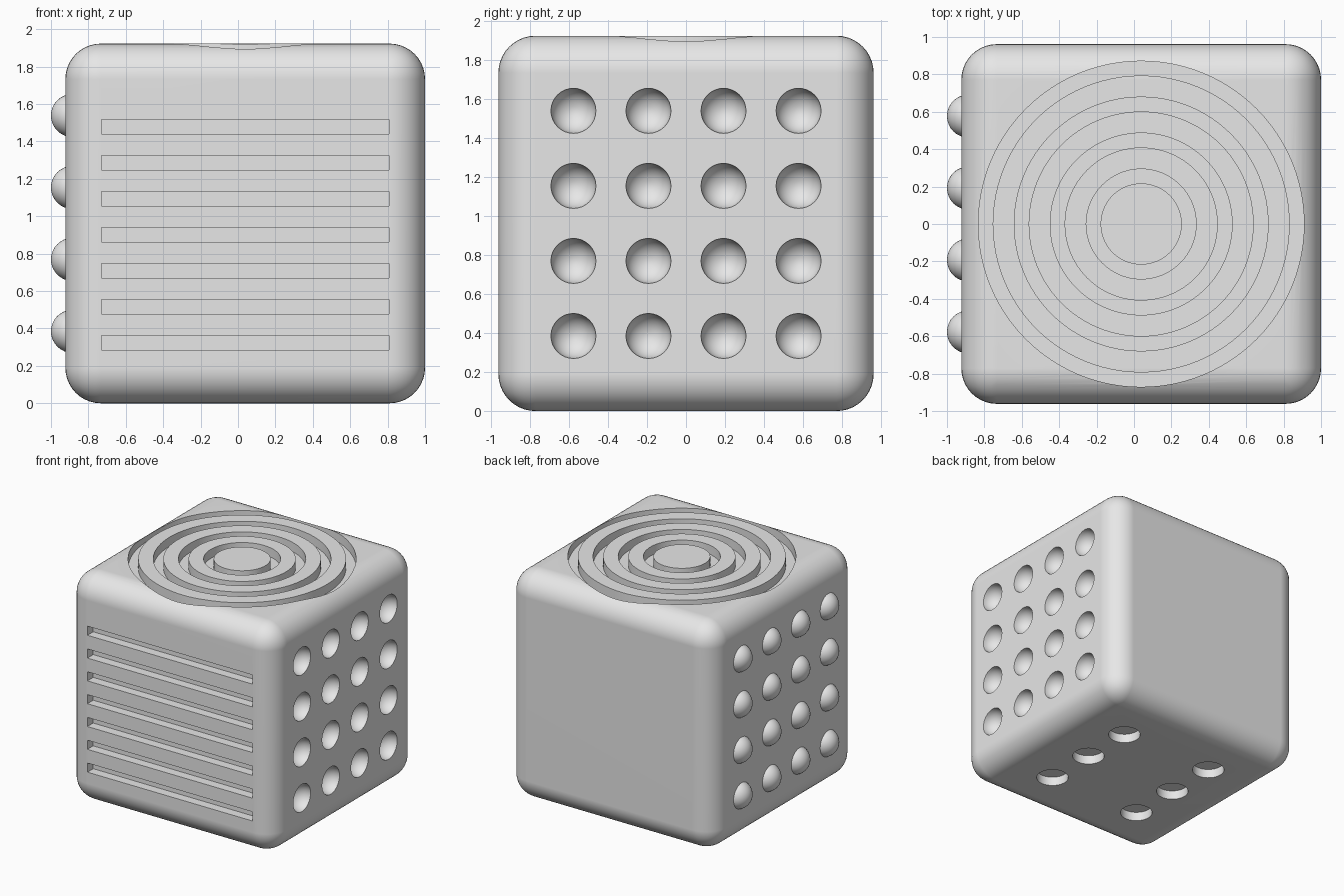
import bpy, bmesh
from math import pi
from mathutils import Matrix, Vector

if "Cube" in bpy.data.objects:
    bpy.data.objects.remove(bpy.data.objects["Cube"], do_unlink=True)

U = 1 / 13                      # design module
SIDE = 25 * U                   # edge length of the block
CX = U / 2                      # block is shifted to make room for the bumps
MID = SIDE / 2
GRID = [(i - 1.5) * 5 * U for i in range(4)]

grey = bpy.data.materials.new("plain grey")
grey.use_nodes = True
grey.diffuse_color = (0.8, 0.8, 0.8, 1)
grey.node_tree.nodes["Principled BSDF"].inputs["Base Color"].default_value = (0.8, 0.8, 0.8, 1)


def make_object(name, bm):
    bmesh.ops.recalc_face_normals(bm, faces=bm.faces)
    mesh = bpy.data.meshes.new(name)
    bm.to_mesh(mesh)
    bm.free()
    mesh.materials.append(grey)
    obj = bpy.data.objects.new(name, mesh)
    bpy.context.collection.objects.link(obj)
    return obj


def add_box(bm, center, size):
    bmesh.ops.create_cube(bm, size=1, matrix=Matrix.Translation(center) @ Matrix.Diagonal((*size, 1)))


def add_ball(bm, center):
    # poles lie along x so that the rim is an even circle
    turn = Matrix.Translation(center) @ Matrix.Rotation(pi / 2, 4, "Y")
    bmesh.ops.create_uvsphere(bm, u_segments=32, v_segments=16, radius=1.5 * U, matrix=turn)


def add_disc(bm, center, radius, height):
    bmesh.ops.create_cone(bm, cap_ends=True, segments=48, radius1=radius, radius2=radius,
                          depth=height, matrix=Matrix.Translation(center))


def add_ring(bm, inner, outer, low, high, steps=96):
    # rectangular section swept round the vertical axis
    section = [(inner, low), (outer, low), (outer, high), (inner, high)]
    loops = []
    for i in range(steps):
        turn = Matrix.Rotation(2 * pi * i / steps, 3, "Z")
        loops.append([bm.verts.new(turn @ Vector((r, 0, z)) + Vector((CX, 0, 0))) for r, z in section])
    for i, a in enumerate(loops):
        b = loops[(i + 1) % steps]
        for k in range(4):
            n = (k + 1) % 4
            bm.faces.new((a[k], b[k], b[n], a[n]))


def activate(obj):
    bpy.ops.object.select_all(action="DESELECT")
    obj.select_set(True)
    bpy.context.view_layer.objects.active = obj


# Rounded block
bm = bmesh.new()
add_box(bm, (CX, 0, MID), (SIDE, SIDE, SIDE))
bmesh.ops.bevel(bm, geom=bm.edges[:], offset=0.19, segments=10, profile=0.5, affect="EDGES")
block = make_object("rounded_block", bm)

# Cutters for every sunken feature
bm = bmesh.new()
for i in range(4):              # concentric grooves in the top
    inner = 0.217 + 2.5 * U * i
    add_ring(bm, inner, inner + U, SIDE - U, SIDE + U)
for i in range(7):              # horizontal slots in the front
    add_box(bm, (CX, -MID, MID + (i - 3) * 2.5 * U - 0.06), (20 * U, 2 * U, U))
for y in GRID:                  # round dimples in the left side
    for z in GRID:
        add_ball(bm, (CX + MID, y, MID + z))
for x in (-0.44, 0.44):         # six round pockets underneath
    for y in (-0.45, 0, 0.45):
        add_disc(bm, (CX + x, y, 0), 0.127, 2 * U)
cutter = make_object("feature_cutter", bm)
cutter.hide_render = True

cut = block.modifiers.new("features", "BOOLEAN")
cut.operation = "DIFFERENCE"
cut.solver = "EXACT"
cut.object = cutter
activate(block)
bpy.ops.object.modifier_apply(modifier="features")
bpy.data.objects.remove(cutter, do_unlink=True)
bpy.ops.object.shade_smooth_by_angle(angle=pi / 6)
block.modifiers.new("even_shading", "WEIGHTED_NORMAL").keep_sharp = True

# Round bumps on the right side
bm = bmesh.new()
for y in GRID:
    for z in GRID:
        add_ball(bm, (CX - MID + U / 2, y, MID + z))
bumps = make_object("round_bumps", bm)
activate(bumps)
bpy.ops.object.shade_smooth_by_angle(angle=pi / 6)
